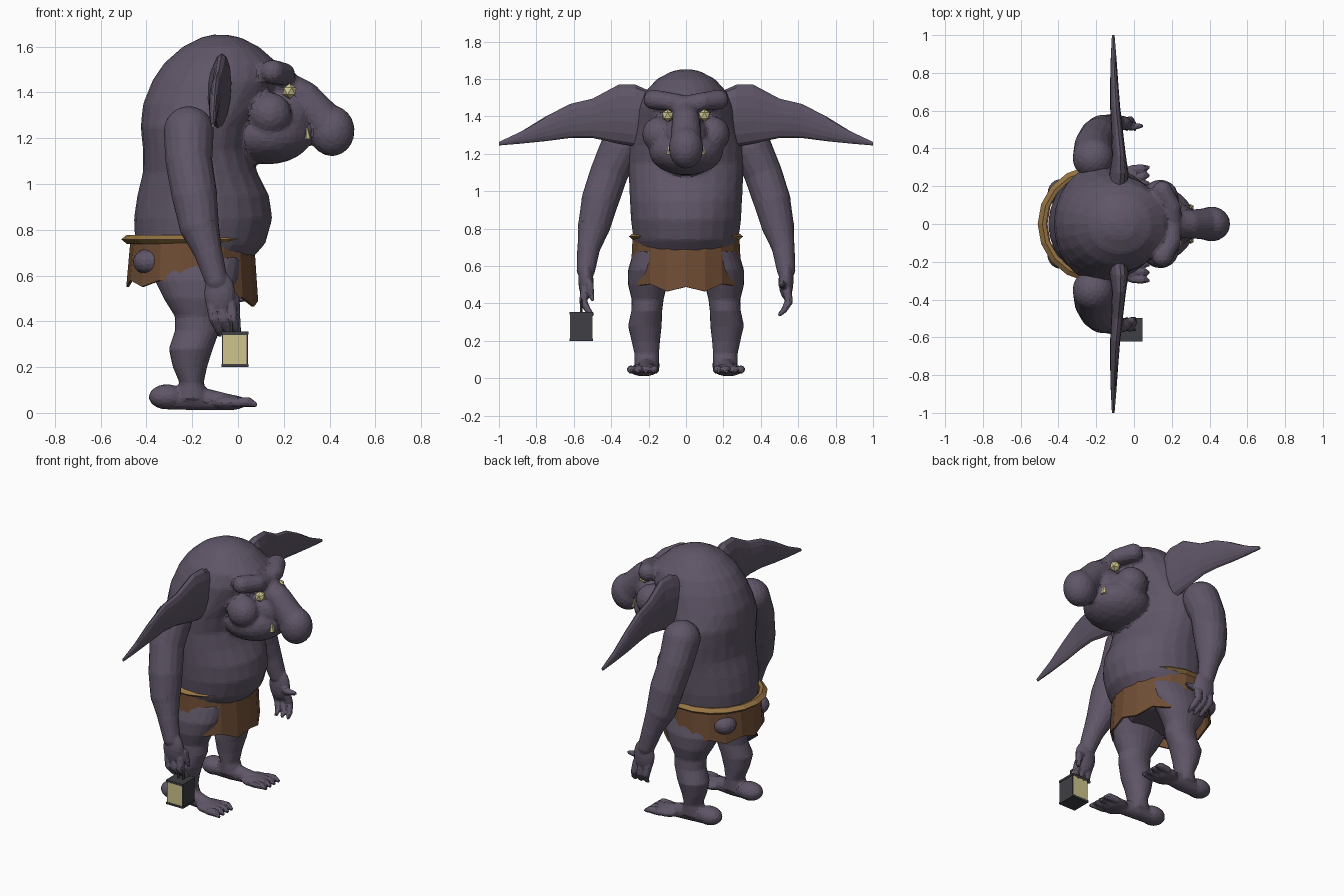
import bpy, bmesh, math
from mathutils import Vector, Matrix

old = bpy.data.objects.get("Cube")
if old:
    bpy.data.objects.remove(old, do_unlink=True)


def material(name, rgb):
    m = bpy.data.materials.new(name)
    m.use_nodes = True
    m.diffuse_color = (*rgb, 1)
    m.node_tree.nodes["Principled BSDF"].inputs["Base Color"].default_value = (*rgb, 1)
    return m


SKIN = material("purple_skin", (0.115, 0.092, 0.135))
LEATHER = material("brown_leather", (0.16, 0.075, 0.035))
ROPE = material("tan_trim", (0.30, 0.17, 0.055))
GLOW = material("pale_yellow", (0.62, 0.56, 0.27))
IRON = material("dark_iron", (0.05, 0.05, 0.058))


def finish(name, bm, mat):
    bmesh.ops.recalc_face_normals(bm, faces=bm.faces)
    mesh = bpy.data.meshes.new(name)
    bm.to_mesh(mesh)
    bm.free()
    mesh.materials.append(mat)
    ob = bpy.data.objects.new(name, mesh)
    bpy.context.scene.collection.objects.link(ob)
    return ob


def fuse(ob, voxel, ratio, smooth=4):
    """Weld overlapping volumes into one faceted skin."""
    r = ob.modifiers.new("weld", "REMESH")
    r.mode = 'VOXEL'
    r.voxel_size = voxel
    s = ob.modifiers.new("soften", "SMOOTH")
    s.iterations = smooth
    d = ob.modifiers.new("facets", "DECIMATE")
    d.ratio = ratio


def ball(bm, c, r, sub=3):
    m = Matrix.Translation(c) @ Matrix.Diagonal((*r, 1))
    bmesh.ops.create_icosphere(bm, subdivisions=sub, radius=1, matrix=m)


def chain(bm, pts, sub=3):
    """Tapered limb through (x, y, z, radius) points."""
    for p in pts:
        ball(bm, p[:3], (p[3],) * 3, sub)
    for a, b in zip(pts, pts[1:]):
        va, vb = Vector(a[:3]), Vector(b[:3])
        rot = (vb - va).to_track_quat('Z', 'Y').to_matrix().to_4x4()
        bmesh.ops.create_cone(bm, cap_ends=True, segments=16, radius1=a[3], radius2=b[3],
                              depth=(vb - va).length,
                              matrix=Matrix.Translation((va + vb) / 2) @ rot)


def loft(bm, sections, n=24):
    """Skin over ellipses given as (centre, u radius vector, v radius vector)."""
    rings = []
    for c, u, v in sections:
        angles = [math.tau * i / n for i in range(n)]
        rings.append([bm.verts.new(Vector(c) + Vector(u) * math.cos(t) + Vector(v) * math.sin(t))
                      for t in angles])
    for a, b in zip(rings, rings[1:]):
        for i in range(n):
            j = (i + 1) % n
            bm.faces.new((a[i], a[j], b[j], b[i]))
    bm.faces.new(rings[0])
    bm.faces.new(rings[-1])


def slices(rows):
    """Horizontal ellipses from (z, x back, x front, y centre, y radius)."""
    return [(((a + b) / 2, y, z), ((b - a) / 2, 0, 0), (0, r, 0)) for z, a, b, y, r in rows]


# Torso, head and face
bm = bmesh.new()
loft(bm, slices([
    (.56, -.34, -.04, 0, .18), (.65, -.42, .04, 0, .25), (.74, -.45, .12, 0, .28),
    (.85, -.455, .15, 0, .295), (.95, -.44, .135, 0, .30), (1.05, -.415, .085, 0, .305),
    (1.15, -.415, .05, 0, .31), (1.25, -.425, .07, 0, .31), (1.35, -.415, .13, 0, .28),
    (1.45, -.375, .18, 0, .255), (1.53, -.32, .17, 0, .22), (1.6, -.24, .09, 0, .155),
    (1.64, -.16, .01, 0, .08), (1.652, -.11, -.05, 0, .03)]))
ball(bm, (.13, 0, 1.215), (.195, .2, .13))
ball(bm, (.2, 0, 1.30), (.13, .12, .11))
chain(bm, [(.19, 0, 1.43, .07), (.29, 0, 1.375, .075), (.38, 0, 1.27, .085)])
ball(bm, (.41, 0, 1.232), (.1, .093, .112))
for s in (-1, 1):
    ball(bm, (.14, .145 * s, 1.305), (.095, .09, .095))
    chain(bm, [(.15, .175 * s, 1.49, .054), (.2, .09 * s, 1.48, .05), (.205, 0, 1.465, .045)])
    ball(bm, (-.385, .165 * s, .66), (.075, .075, .06))
body = finish("torso_and_head", bm, SKIN)
fuse(body, .012, .10)

# Navel dimple
bm = bmesh.new()
ball(bm, (.165, 0, .8), (.035, .036, .038), 1)
cutter = finish("navel_cutter", bm, SKIN)
cutter.hide_render = True
cutter.hide_viewport = True
cutter.display_type = 'WIRE'
cut = body.modifiers.new("navel", "BOOLEAN")
cut.operation = 'DIFFERENCE'
cut.object = cutter

for s, side in ((-1, "right"), (1, "left")):
    # Long drooping ear
    bm = bmesh.new()
    ear = [(.18, 1.28, 1.53, -.085, .055), (.27, 1.24, 1.57, -.08, .05),
           (.36, 1.255, 1.57, -.08, .036), (.5, 1.285, 1.495, -.09, .03),
           (.62, 1.285, 1.467, -.1, .026), (.75, 1.268, 1.40, -.105, .021),
           (.88, 1.255, 1.32, -.108, .015), (1.0, 1.245, 1.264, -.11, .007)]
    loft(bm, [((x, y * s, (a + b) / 2), (.03 * (b - a), 0, (b - a) / 2), (t, 0, 0))
              for y, a, b, x, t in ear], 14)
    finish(side + "_ear", bm, SKIN)

    # Arm, hand and fingers
    bm = bmesh.new()
    chain(bm, [(-.215, .35 * s, 1.23, .11), (-.215, .41 * s, 1.1, .102),
               (-.19, .46 * s, .95, .1), (-.17, .49 * s, .82, .088),
               (-.13, .52 * s, .7, .062), (-.095, .535 * s, .58, .05)])
    ball(bm, (-.08, .535 * s, .52), (.068, .04, .1))
    for i in range(3):
        x = -.115 + .042 * i
        chain(bm, [(x, .54 * s, .47, .024), (x + .01, .55 * s, .41, .022),
                   (x + .03, .525 * s, .365, .017), (x + .035, .5 * s, .34, .011)], 2)
    tip = (.04, .52 * s, .5, .012) if s > 0 else (.0, .5 * s, .42, .012)
    chain(bm, [(-.06, .53 * s, .53, .026), (-.015, .515 * s, .5, .022), tip], 2)
    fuse(finish(side + "_arm", bm, SKIN), .008, .09, 2)

    # Leg, foot and toes
    bm = bmesh.new()
    loft(bm, slices([
        (.68, -.39, .02, .15 * s, .13), (.58, -.365, .0, .19 * s, .12),
        (.5, -.325, -.04, .205 * s, .105), (.42, -.275, -.08, .205 * s, .085),
        (.36, -.275, -.08, .21 * s, .083), (.28, -.302, -.11, .22 * s, .09),
        (.2, -.285, -.135, .215 * s, .076), (.13, -.255, -.15, .21 * s, .066),
        (.06, -.28, -.12, .21 * s, .065)]))
    ball(bm, (-.31, .205 * s, .07), (.08, .065, .055))
    chain(bm, [(-.31, .205 * s, .065, .05), (-.18, .21 * s, .063, .052),
               (-.04, .225 * s, .047, .036)])
    ball(bm, (-.04, .225 * s, .045), (.08, .08, .034))
    for i in range(4):
        y = .165 + .042 * i
        chain(bm, [(-.01, y * s, .045, .022), (.045, (y + .004) * s, .048, .022),
                   (.075, (y + .008) * s, .036, .012)], 2)
    fuse(finish(side + "_leg", bm, SKIN), .009, .09, 2)

    # Faceted eye and small tusk
    bm = bmesh.new()
    ball(bm, (.225, .098 * s, 1.405), (.034, .034, .034), 1)
    finish(side + "_eye", bm, GLOW)
    bm = bmesh.new()
    bmesh.ops.create_cone(bm, segments=6, radius1=.018, radius2=.004, depth=.05, cap_ends=True,
                          matrix=Matrix.Translation((.3, .087 * s, 1.222)))
    finish(side + "_tusk", bm, GLOW)


# Ragged loincloth and its trim, both rings around the waist
N = 18


def waist(t, rx, ry, z):
    return (-.2 + rx * math.cos(t), ry * math.sin(t), z)


bm = bmesh.new()
rows = []
for i in range(N):
    t = math.tau * i / N
    hem = .565 - .09 * max(0, math.cos(t)) ** .7 + .014 * (-1) ** i
    rows.append([bm.verts.new(waist(t, .27, .29, .755)), bm.verts.new(waist(t, .288, .30, hem))])
for a, b in zip(rows, rows[1:] + rows[:1]):
    bm.faces.new((a[0], b[0], b[1], a[1]))
cloth = finish("loincloth", bm, LEATHER)
cloth.modifiers.new("thickness", "SOLIDIFY").thickness = .012

bm = bmesh.new()
rows = []
for i in range(N):
    t = math.tau * i / N
    rows.append([bm.verts.new(waist(t, .285 + d, .285 + d, .758 + h))
                 for d, h in ((.025, 0), (0, .02), (-.02, .015), (-.02, -.015), (0, -.02))])
for a, b in zip(rows, rows[1:] + rows[:1]):
    for k in range(5):
        m = (k + 1) % 5
        bm.faces.new((a[k], b[k], b[m], a[m]))
finish("waist_trim", bm, ROPE)


# Lantern with glowing side panes, hanging from the right hand
def box(name, lo, hi, mat):
    bm = bmesh.new()
    lo, hi = Vector(lo), Vector(hi)
    bmesh.ops.create_cube(bm, size=1, matrix=Matrix.Translation((lo + hi) / 2)
                          @ Matrix.Diagonal((*(hi - lo), 1)))
    return finish(name, bm, mat)


box("lantern_case", (-.07, -.618, .205), (.043, -.502, .35), IRON)
box("lantern_base", (-.073, -.622, .2), (.046, -.498, .213), IRON)
box("lantern_roof", (-.073, -.622, .342), (.046, -.498, .355), IRON)
for y, side in ((-.619, "outer"), (-.501, "inner")):
    box("lantern_pane_" + side, (-.065, y - .002, .214), (.038, y + .002, .341), GLOW)
bm = bmesh.new()
chain(bm, [(-.03, -.56, .35, .006), (-.03, -.56, .41, .006), (-.012, -.56, .425, .006),
           (.005, -.56, .41, .006), (.005, -.56, .35, .006)], 1)
finish("lantern_handle", bm, IRON)
